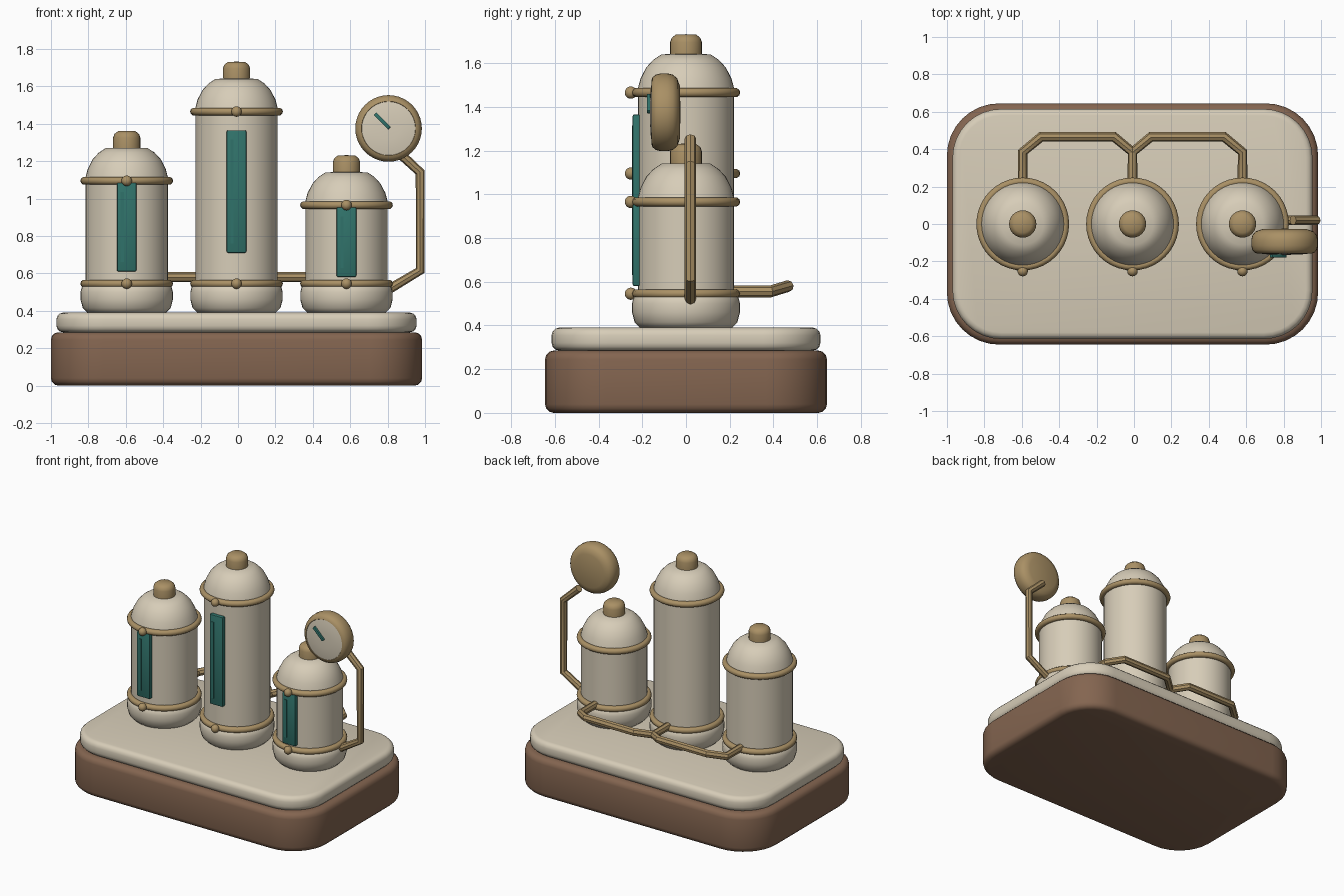
import bpy, bmesh, math
from mathutils import Matrix, Vector

old = bpy.data.objects.get("Cube")
if old:
    bpy.data.objects.remove(old, do_unlink=True)


def material(name, rgb):
    m = bpy.data.materials.new(name)
    m.use_nodes = True
    m.diffuse_color = (*rgb, 1)
    m.node_tree.nodes["Principled BSDF"].inputs["Base Color"].default_value = (*rgb, 1)
    return m


CREAM = material("cream enamel", (0.68, 0.61, 0.48))
BRASS = material("brass", (0.40, 0.28, 0.13))
BROWN = material("brown wood", (0.23, 0.13, 0.08))
TEAL = material("teal glass", (0.03, 0.17, 0.145))


def finish(ob, mat, angle=40):
    ob.data.materials.append(mat)
    bpy.ops.object.select_all(action='DESELECT')
    ob.select_set(True)
    bpy.context.view_layer.objects.active = ob
    bpy.ops.object.shade_smooth_by_angle(angle=math.radians(angle))
    return ob


def from_bmesh(name, bm, mat, angle=40):
    bmesh.ops.recalc_face_normals(bm, faces=bm.faces)
    me = bpy.data.meshes.new(name)
    bm.to_mesh(me)
    bm.free()
    ob = bpy.data.objects.new(name, me)
    bpy.context.collection.objects.link(ob)
    return finish(ob, mat, angle)


def lathe(name, profile, mat, loc, steps=40, forward=False, angle=40):
    """Spin (radius, height) points about z, or about -y when forward."""
    bm = bmesh.new()
    verts = [bm.verts.new((r, 0, h)) for r, h in profile]
    edges = [bm.edges.new(pair) for pair in zip(verts, verts[1:])]
    bmesh.ops.spin(bm, geom=verts + edges, axis=(0, 0, 1), cent=(0, 0, 0),
                   angle=math.tau, steps=steps)
    bmesh.ops.remove_doubles(bm, verts=bm.verts, dist=0.0005)
    if forward:
        bm.transform(Matrix.Rotation(math.pi / 2, 4, 'X'))
    bm.transform(Matrix.Translation(loc))
    return from_bmesh(name, bm, mat, angle)


def ring(name, major, minor, mat, loc):
    circle = [(major + minor * math.cos(a), minor * math.sin(a))
              for a in [i * math.tau / 10 for i in range(11)]]
    return lathe(name, circle, mat, loc)


def box(name, size, loc, mat, bevel=0.0, corner=0.0, turn=0.0):
    bm = bmesh.new()
    bmesh.ops.create_cube(bm, size=1, matrix=Matrix.Diagonal((*size, 1)))
    if corner:
        upright = [e for e in bm.edges if abs(e.verts[0].co.z - e.verts[1].co.z) > 0.01]
        bmesh.ops.bevel(bm, geom=upright, offset=corner, segments=8,
                        profile=0.5, affect='EDGES')
        rims = [e for e in bm.edges if abs(e.verts[0].co.z - e.verts[1].co.z) < 0.001]
        bmesh.ops.bevel(bm, geom=rims, offset=bevel, segments=3,
                        profile=0.5, affect='EDGES')
    elif bevel:
        bmesh.ops.bevel(bm, geom=bm.edges[:], offset=bevel, segments=2,
                        profile=0.5, affect='EDGES')
    bm.transform(Matrix.Translation(loc) @ Matrix.Rotation(turn, 4, 'Y'))
    return from_bmesh(name, bm, mat)


def ball(name, radius, loc, mat):
    bm = bmesh.new()
    bmesh.ops.create_uvsphere(bm, u_segments=16, v_segments=10, radius=radius,
                              matrix=Matrix.Translation(loc))
    return from_bmesh(name, bm, mat)


def pipe(name, points, radius, mat):
    cu = bpy.data.curves.new(name, 'CURVE')
    cu.dimensions = '3D'
    cu.bevel_depth = radius
    cu.bevel_resolution = 2
    cu.use_fill_caps = True
    sp = cu.splines.new('POLY')
    sp.points.add(len(points) - 1)
    for p, co in zip(sp.points, points):
        p.co = (*co, 1)
    ob = bpy.data.objects.new(name, cu)
    bpy.context.collection.objects.link(ob)
    bpy.ops.object.select_all(action='DESELECT')
    ob.select_set(True)
    bpy.context.view_layer.objects.active = ob
    bpy.ops.object.convert(target='MESH')
    return finish(bpy.context.view_layer.objects.active, mat, 35)


# Plinth and top plate
MID = -0.008
box("plinth", (1.985, 1.29, 0.285), (MID, 0, 0.1425), BROWN, 0.04, 0.28)
box("top_plate", (1.925, 1.23, 0.105), (MID, 0, 0.3375), CREAM, 0.035, 0.26)


# Tanks: side, x, upper ring height, window bottom and top
def tank(side, x, top, low, high):
    at = (x, 0, 0)
    lathe(side + "_tank_foot", [(0, 0.385), (0.205, 0.385), (0.235, 0.415), (0.247, 0.46),
          (0.247, 0.50), (0.238, 0.535), (0.215, 0.55)], CREAM, at, angle=50)
    lathe(side + "_tank_body", [(0.22, 0.53), (0.22, top + 0.02)], CREAM, at)
    lathe(side + "_tank_dome", [(0.22, top + 0.02), (0.208, top + 0.065),
          (0.182, top + 0.115), (0.15, top + 0.15), (0.112, top + 0.175),
          (0, top + 0.178)], CREAM, at)
    lathe(side + "_tank_knob", [(0.073, top + 0.17), (0.073, top + 0.23),
          (0.066, top + 0.25), (0.047, top + 0.265), (0, top + 0.267)], BRASS, at, 24)
    for label, z in (("lower", 0.545), ("upper", top)):
        ring(f"{side}_{label}_ring", 0.227, 0.021, BRASS, (x, 0, z))
        ball(f"{side}_{label}_bolt", 0.028, (x, -0.252, z), BRASS)
    box(side + "_window", (0.105, 0.035, high - low),
        (x, -0.2265, (low + high) / 2), TEAL, 0.008)
    box(side + "_window_strip", (0.018, 0.006, high - low - 0.1),
        (x - 0.024, -0.245, (low + high) / 2), TEAL)


TANKS = {"right": (-0.595, 1.095, 0.61, 1.085),
         "centre": (MID, 1.465, 0.71, 1.365),
         "left": (0.58, 0.965, 0.58, 0.955)}
for side, spec in TANKS.items():
    tank(side, *spec)

# Rear connecting pipes
for side, sign in (("right", -1), ("left", 1)):
    far = TANKS[side][0]
    pipe(side + "_rear_pipe", [(MID, 0.2, 0.555), (MID, 0.385, 0.555),
         (MID + sign * 0.1, 0.467, 0.58), (far - sign * 0.1, 0.467, 0.58),
         (far, 0.385, 0.555), (far, 0.2, 0.555)], 0.027, BRASS)

# Gauge and its support pipe
pipe("gauge_pipe", [(0.79, 0.02, 0.505), (0.974, 0.02, 0.615),
     (0.974, 0.02, 1.14), (0.85, 0.02, 1.255)], 0.026, BRASS)
GAUGE = Vector((0.805, 0, 1.375))
lathe("gauge_case", [(0, 0.025), (0.12, 0.028), (0.155, 0.04), (0.172, 0.06), (0.178, 0.085),
      (0.178, 0.115), (0.172, 0.138), (0.16, 0.153), (0.145, 0.158), (0.14, 0.15)],
      BRASS, GAUGE, forward=True, angle=50)
lathe("gauge_face", [(0.146, 0.155), (0.11, 0.161), (0.06, 0.164), (0, 0.165)],
      CREAM, GAUGE, forward=True)
box("gauge_needle", (0.11, 0.016, 0.02), GAUGE + Vector((-0.034, -0.171, 0.04)),
    TEAL, 0.003, turn=math.radians(45))
